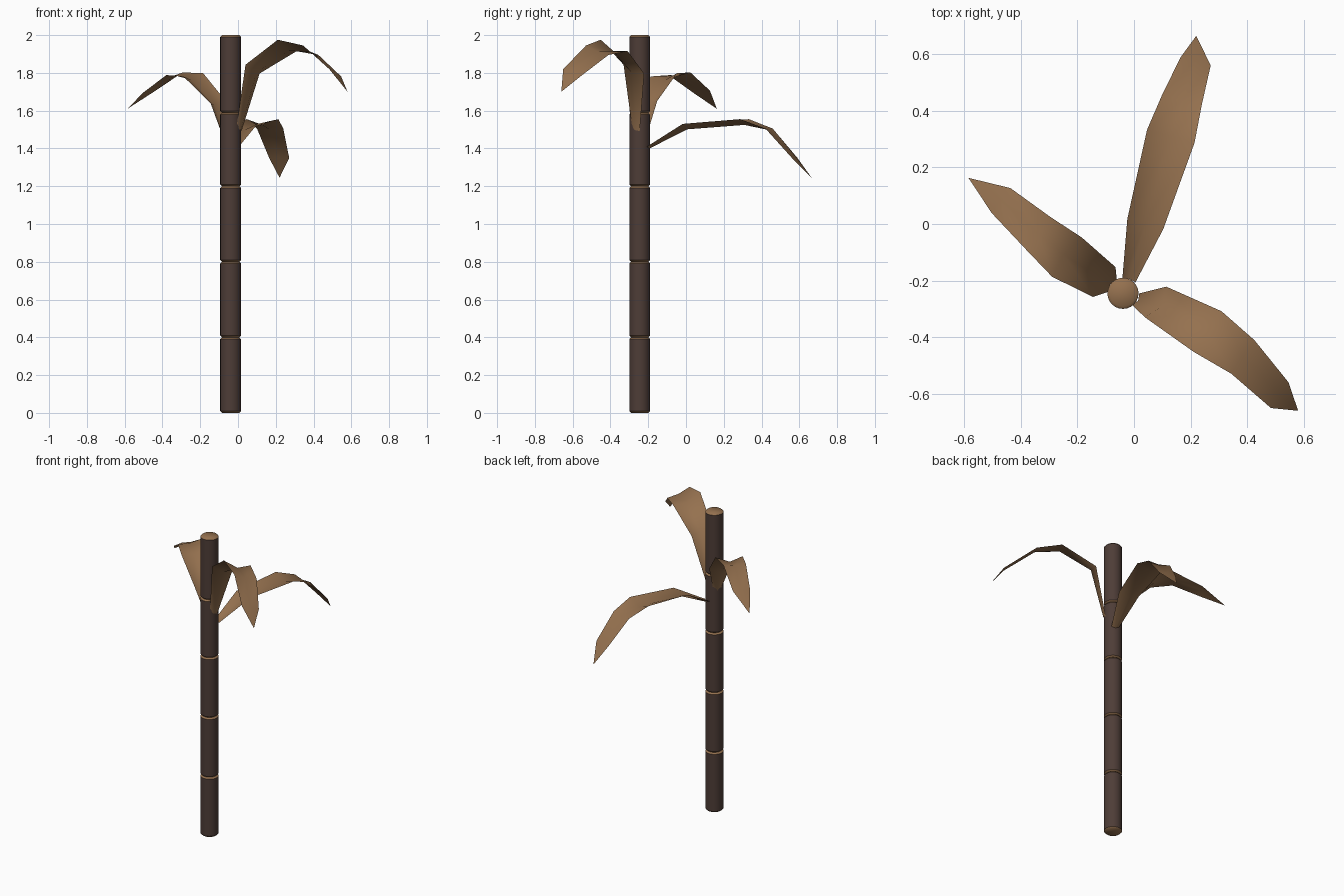
import bpy
import bmesh
from mathutils import Vector

if "Cube" in bpy.data.objects:
    bpy.data.objects.remove(bpy.data.objects["Cube"], do_unlink=True)


def make_material(name, color):
    mat = bpy.data.materials.new(name)
    mat.use_nodes = True
    mat.diffuse_color = color
    mat.node_tree.nodes["Principled BSDF"].inputs["Base Color"].default_value = color
    return mat


dark_bark = make_material("dark_bark", (0.075, 0.046, 0.038, 1))
dry_tan = make_material("dry_tan", (0.30, 0.165, 0.078, 1))


def make_object(name, bm, materials):
    mesh = bpy.data.meshes.new(name)
    bm.to_mesh(mesh)
    bm.free()
    for mat in materials:
        mesh.materials.append(mat)
    obj = bpy.data.objects.new(name, mesh)
    bpy.context.collection.objects.link(obj)
    return obj


# Stem: stacked segments with chamfered tan ends
STEM = Vector((-0.039, -0.245, 0))
RADIUS, CHAMFER = 0.055, 0.009


def stem_segment(name, bottom, top):
    bm = bmesh.new()
    height = top - bottom
    bmesh.ops.create_cone(bm, cap_ends=True, segments=24, radius1=RADIUS,
                          radius2=RADIUS, depth=height)
    rims = [e for e in bm.edges if abs(e.verts[0].co.z - e.verts[1].co.z) < 1e-4]
    bmesh.ops.bevel(bm, geom=rims, offset=CHAMFER, segments=1, affect='EDGES')
    bmesh.ops.translate(bm, verts=bm.verts, vec=STEM + Vector((0, 0, bottom + height / 2)))
    bm.normal_update()
    for face in bm.faces:
        face.smooth = True
        face.material_index = 1 if abs(face.normal.z) > 0.2 else 0
    # Crisp border where the bark meets the tan ends
    for edge in bm.edges:
        edge.smooth = len({f.material_index for f in edge.link_faces}) == 1
    make_object(name, bm, [dark_bark, dry_tan])


joints = [0, 0.4, 0.8, 1.2, 1.588, 2]
for i in range(len(joints) - 1):
    stem_segment(f"stem_segment_{i + 1}", joints[i], joints[i + 1])

# Leaves: a shared blade shape, channelled at the root, swept along an arching midline
HALF_WIDTHS = [0.024, 0.066, 0.087, 0.072, 0.055]
FOLDS = [0.5, 0.45, 0.35, 0.12, -0.15]


def leaf(name, path, roll):
    points = [Vector(p) for p in path]
    heading = points[-1] - points[0]
    side = Vector((heading.y, -heading.x, 0)).normalized()
    bm = bmesh.new()
    rows = []
    for i, (width, fold) in enumerate(zip(HALF_WIDTHS, FOLDS)):
        along = (points[i + 1] - points[max(i - 1, 0)]).normalized()
        up = side.cross(along).normalized()
        across = (side + Vector((0, 0, roll))) * width
        center = points[i]
        rows.append([bm.verts.new(p) for p in
                     (center - across, center - up * width * fold, center + across)])
    for lower, upper in zip(rows, rows[1:]):
        for k in range(2):
            bm.faces.new((lower[k], lower[k + 1], upper[k + 1], upper[k]))
    tip = bm.verts.new(points[-1])
    for k in range(2):
        bm.faces.new((rows[-1][k], rows[-1][k + 1], tip))
    for face in bm.faces:
        face.smooth = True
    make_object(name, bm, [dry_tan])


leaf("back_leaf", [(-0.018, -0.2, 1.41), (0.04, 0, 1.53), (0.13, 0.31, 1.555),
                   (0.17, 0.44, 1.505), (0.218, 0.575, 1.35), (0.22, 0.665, 1.245)], 0)
leaf("right_leaf", [(-0.075, -0.22, 1.49), (-0.105, -0.205, 1.645), (-0.237, -0.117, 1.79),
                    (-0.337, -0.034, 1.795), (-0.47, 0.083, 1.7), (-0.585, 0.163, 1.61)], 0.1)
leaf("left_leaf", [(0.005, -0.265, 1.5), (0.077, -0.276, 1.82), (0.26, -0.38, 1.945),
                   (0.385, -0.47, 1.92), (0.515, -0.605, 1.8), (0.58, -0.66, 1.7)], 0.35)
